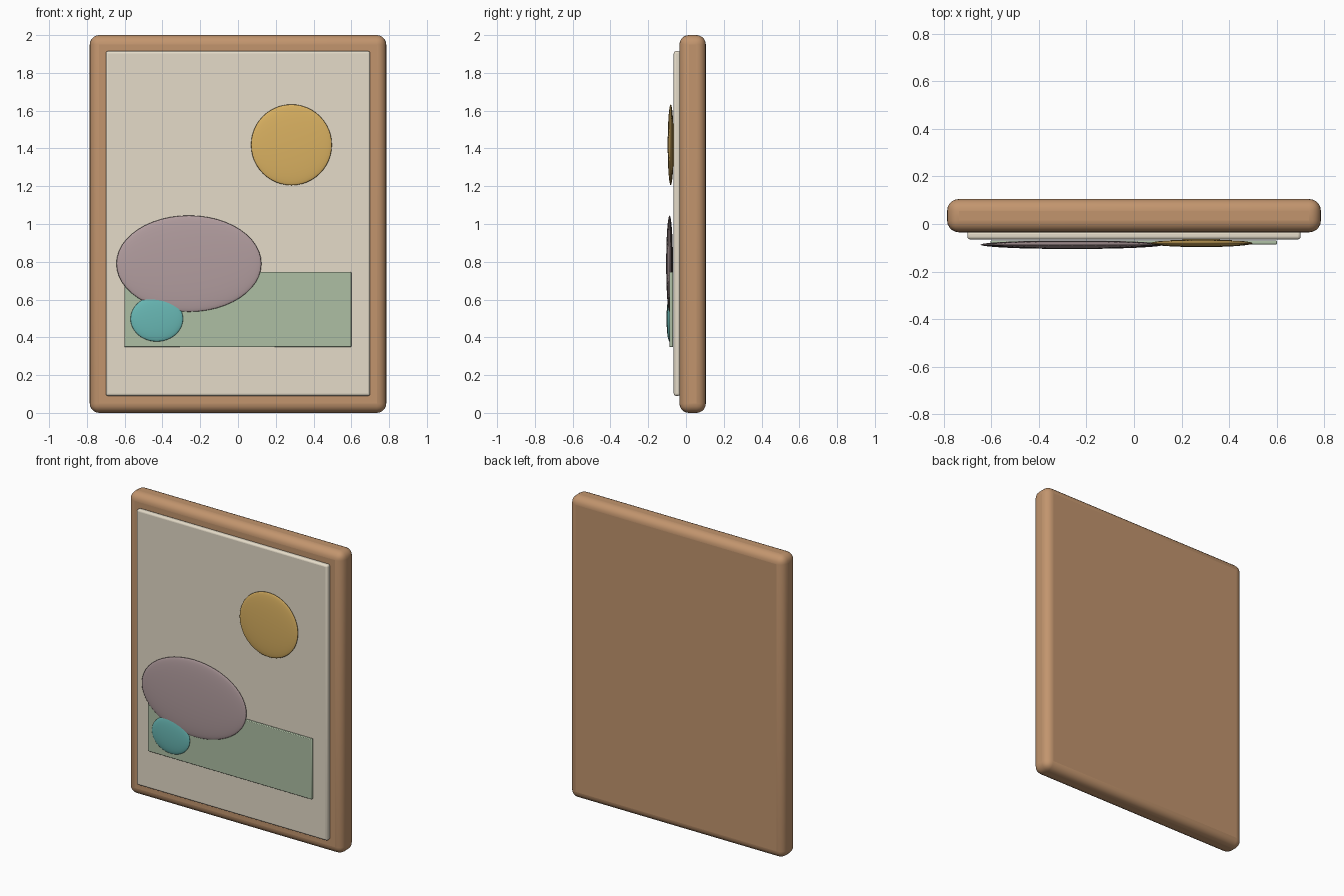
import bpy, math

if "Cube" in bpy.data.objects:
    bpy.data.objects.remove(bpy.data.objects["Cube"])


def finish(ob, name, color, angle=30):
    ob.name = name
    mat = bpy.data.materials.new(name + "_paint")
    mat.diffuse_color = (*color, 1)
    mat.use_nodes = True
    mat.node_tree.nodes["Principled BSDF"].inputs["Base Color"].default_value = mat.diffuse_color
    ob.data.materials.append(mat)
    bpy.ops.object.shade_smooth_by_angle(angle=math.radians(angle))
    return ob


def slab(name, x, y, z, bevel, segments, color):
    """Rounded box given its (min, max) range on each axis."""
    ranges = (x, y, z)
    bpy.ops.mesh.primitive_cube_add(size=1, location=[(a + b) / 2 for a, b in ranges])
    ob = bpy.context.object
    ob.scale = [b - a for a, b in ranges]
    bpy.ops.object.transform_apply(location=False, rotation=False, scale=True)
    mod = ob.modifiers.new("rounded_edges", 'BEVEL')
    mod.width = bevel
    mod.segments = segments
    return finish(ob, name, color)


def blob(name, center, radii, color):
    """Flattened ellipsoid, poles facing the viewer for a clean outline."""
    bpy.ops.mesh.primitive_uv_sphere_add(segments=48, ring_count=24, radius=1,
                                         location=center, rotation=(math.pi / 2, 0, 0))
    ob = bpy.context.object
    bpy.ops.object.transform_apply(location=False, rotation=True, scale=False)
    ob.scale = radii
    bpy.ops.object.transform_apply(location=False, rotation=False, scale=True)
    return finish(ob, name, color, 180)


# Wooden backing frame and raised canvas
slab("frame", (-0.785, 0.785), (-0.035, 0.105), (0, 2), 0.05, 5, (0.54, 0.30, 0.155))
slab("canvas", (-0.70, 0.70), (-0.065, -0.03), (0.09, 1.915), 0.012, 3, (0.78, 0.71, 0.58))

# Abstract painted shapes
slab("green_field", (-0.602, 0.60), (-0.087, -0.069), (0.348, 0.747), 0.004, 2, (0.42, 0.52, 0.37))
blob("yellow_sun", (0.283, -0.081, 1.419), (0.214, 0.016, 0.214), (0.70, 0.44, 0.12))
blob("mauve_hill", (-0.26, -0.087, 0.79), (0.384, 0.018, 0.255), (0.45, 0.34, 0.35))
blob("teal_stone", (-0.43, -0.087, 0.498), (0.139, 0.016, 0.12), (0.14, 0.48, 0.46))
